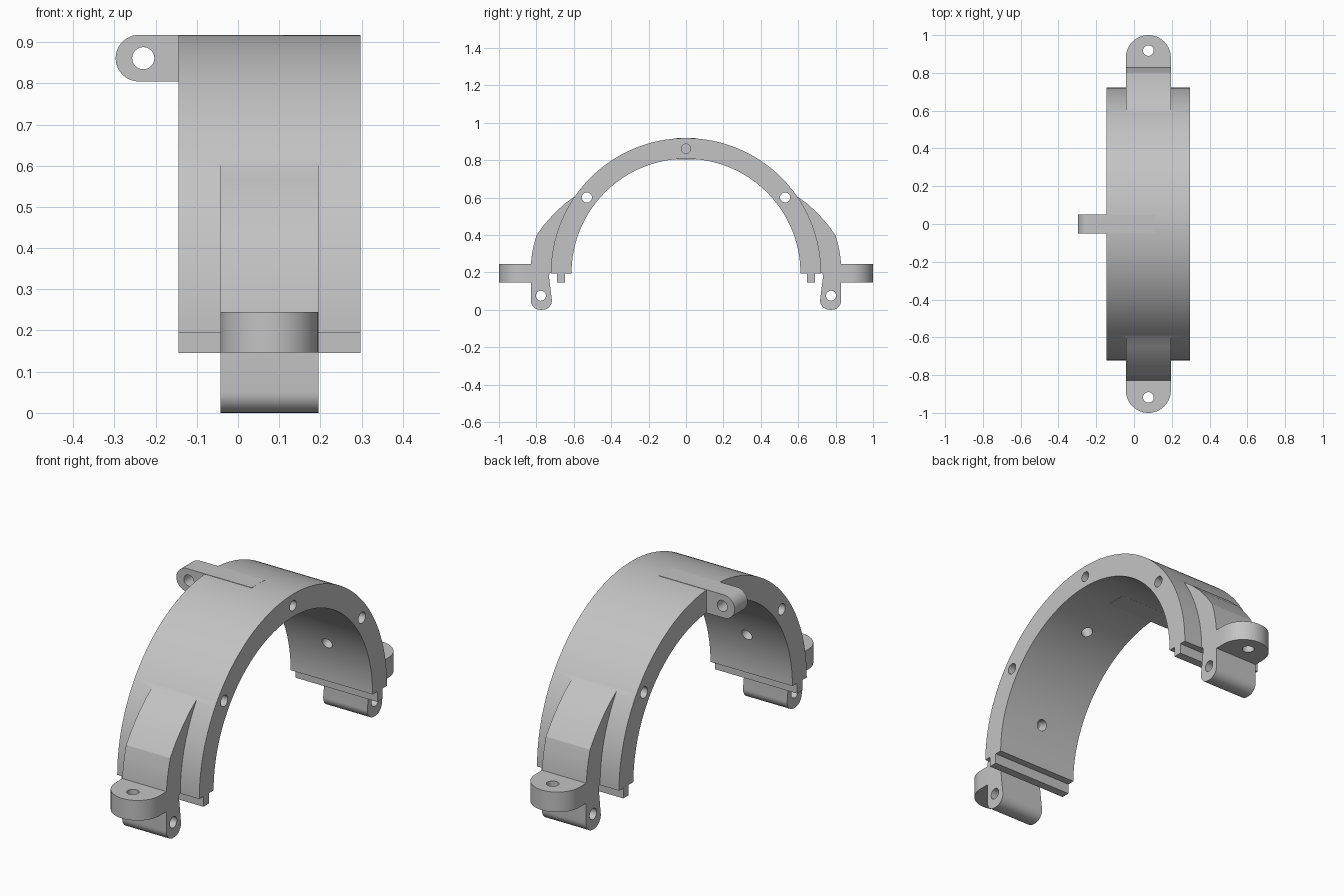
import bpy, bmesh, math
from mathutils import Vector, Matrix

if "Cube" in bpy.data.objects:
    bpy.data.objects.remove(bpy.data.objects["Cube"])

CZ, R_OUT, R_IN = 0.195, 0.7225, 0.612      # arch centre height and radii
X0, X1 = -0.145, 0.297                      # arch width
LX0, LX1 = -0.043, 0.195                    # lug width
LMID = (LX0 + LX1) / 2
HOLE = 0.027

grey = bpy.data.materials.new("grey_plastic")
grey.diffuse_color = (0.55, 0.55, 0.55, 1)
grey.use_nodes = True
grey.node_tree.nodes["Principled BSDF"].inputs["Base Color"].default_value = grey.diffuse_color


def arc(cx, cy, r, a0, a1, n):
    return [(cx + r * math.cos(math.radians(a0 + (a1 - a0) * i / n)),
             cy + r * math.sin(math.radians(a0 + (a1 - a0) * i / n))) for i in range(n + 1)]


def prism(name, pts, place, lo, hi):
    """Extrude a 2D outline from lo to hi; place(u, v, w) gives the 3D point."""
    bm = bmesh.new()
    face = bm.faces.new([bm.verts.new(place(u, v, lo)) for u, v in pts])
    ext = bmesh.ops.extrude_face_region(bm, geom=[face])
    step = Vector(place(0, 0, hi)) - Vector(place(0, 0, lo))
    bmesh.ops.translate(bm, vec=step, verts=[g for g in ext["geom"] if isinstance(g, bmesh.types.BMVert)])
    bmesh.ops.recalc_face_normals(bm, faces=bm.faces)
    return finish(name, bm)


def rod(name, start, end, r=HOLE):
    """Round drill between two points."""
    a, b = Vector(start), Vector(end)
    bm = bmesh.new()
    m = Matrix.Translation((a + b) / 2) @ (b - a).to_track_quat('Z', 'Y').to_matrix().to_4x4()
    bmesh.ops.create_cone(bm, cap_ends=True, segments=24, radius1=r, radius2=r,
                          depth=(b - a).length, matrix=m)
    return finish(name, bm)


def finish(name, bm):
    me = bpy.data.meshes.new(name)
    bm.to_mesh(me)
    bm.free()
    me.materials.append(grey)
    ob = bpy.data.objects.new(name, me)
    bpy.context.collection.objects.link(ob)
    return ob


def along_x(u, v, w):
    return (w, u, v)


def along_y(u, v, w):
    return (u, w, v)


def along_z(u, v, w):
    return (u, v, w)


# Half-ring arch
body = prism("clamp_arch", arc(0, CZ, R_OUT, 0, 180, 96) + arc(0, CZ, R_IN, 180, 0, 96),
             along_x, X0, X1)
adds, drills = [], []

# Side tab with a rounded end on the crown
tab = arc(-0.2405, 0.861, 0.0565, 90, 270, 24) + [(0.11, 0.8045), (0.11, 0.9175)]
adds.append(prism("crown_tab", tab, along_y, -0.05, 0.05))
drills.append(rod("tab_hole", (-0.23, -0.2, 0.861), (-0.23, 0.2, 0.861)))

# Blind pin hole in the crown
drills.append(rod("crown_hole", (-0.1, 0, 0.861), (0.4, 0, 0.861), 0.025))

for s in (-1, 1):
    # Tongue under each arch end
    strip = [(s * 0.648, 0.145), (s * 0.69, 0.145), (s * 0.69, 0.23), (s * 0.648, 0.23)]
    adds.append(prism("tongue", strip, along_x, X0, X1))

    # Lug: faired into the arch, rounded hinge end at the bottom
    lug = [(0.594, 0.606), (0.65, 0.566), (0.705, 0.515), (0.76, 0.453), (0.80, 0.397),
           (0.814, 0.345), (0.824, 0.295), (0.83, 0.24)]
    lug += arc(0.78, 0.05, 0.05, 0, -90, 8) + arc(0.767, 0.05, 0.05, -90, -180, 8)
    lug += [(0.733, 0.18), (0.73, 0.195), (0.69, 0.2), (0.67, 0.35), (0.61, 0.5)]
    adds.append(prism("lug", [(s * y, z) for y, z in lug], along_x, LX0, LX1))
    drills.append(rod("hinge_hole", (-0.3, s * 0.776, 0.075), (0.5, s * 0.776, 0.075)))

    # Flat rounded ear with a bolt hole
    ear = [(LX1, 0.80), (LX1, 0.881)] + arc(LMID, 0.881, 0.119, 0, 180, 32)[1:-1]
    ear += [(LX0, 0.881), (LX0, 0.80)]
    adds.append(prism("ear", [(x, s * y) for x, y in ear], along_z, 0.147, 0.245))
    drills.append(rod("bolt_hole", (LMID, s * 0.918, 0), (LMID, s * 0.918, 0.4), 0.028))

    # Through holes in the arch side faces
    drills.append(rod("side_hole", (-0.3, s * 0.53, 0.60), (0.5, s * 0.53, 0.60)))

    # Blind radial holes on the inner surface
    for deg in (19.5, 66):
        d = Vector((0, s * math.cos(math.radians(deg)), math.sin(math.radians(deg))))
        c = Vector((LMID, 0, CZ))
        drills.append(rod("inner_hole", c + d * 0.5, c + d * 0.67))

# Join the parts, then drill the holes
for ob, op in [(o, 'UNION') for o in adds] + [(o, 'DIFFERENCE') for o in drills]:
    mod = body.modifiers.new(ob.name, 'BOOLEAN')
    mod.operation, mod.solver, mod.object = op, 'EXACT', ob
deps = bpy.context.evaluated_depsgraph_get()
body.data = bpy.data.meshes.new_from_object(body.evaluated_get(deps))
body.modifiers.clear()
for ob in adds + drills:
    bpy.data.objects.remove(ob)

# Smooth the curves, keep the edges crisp
bpy.context.view_layer.objects.active = body
body.select_set(True)
bpy.ops.object.shade_smooth_by_angle(angle=math.radians(20))
